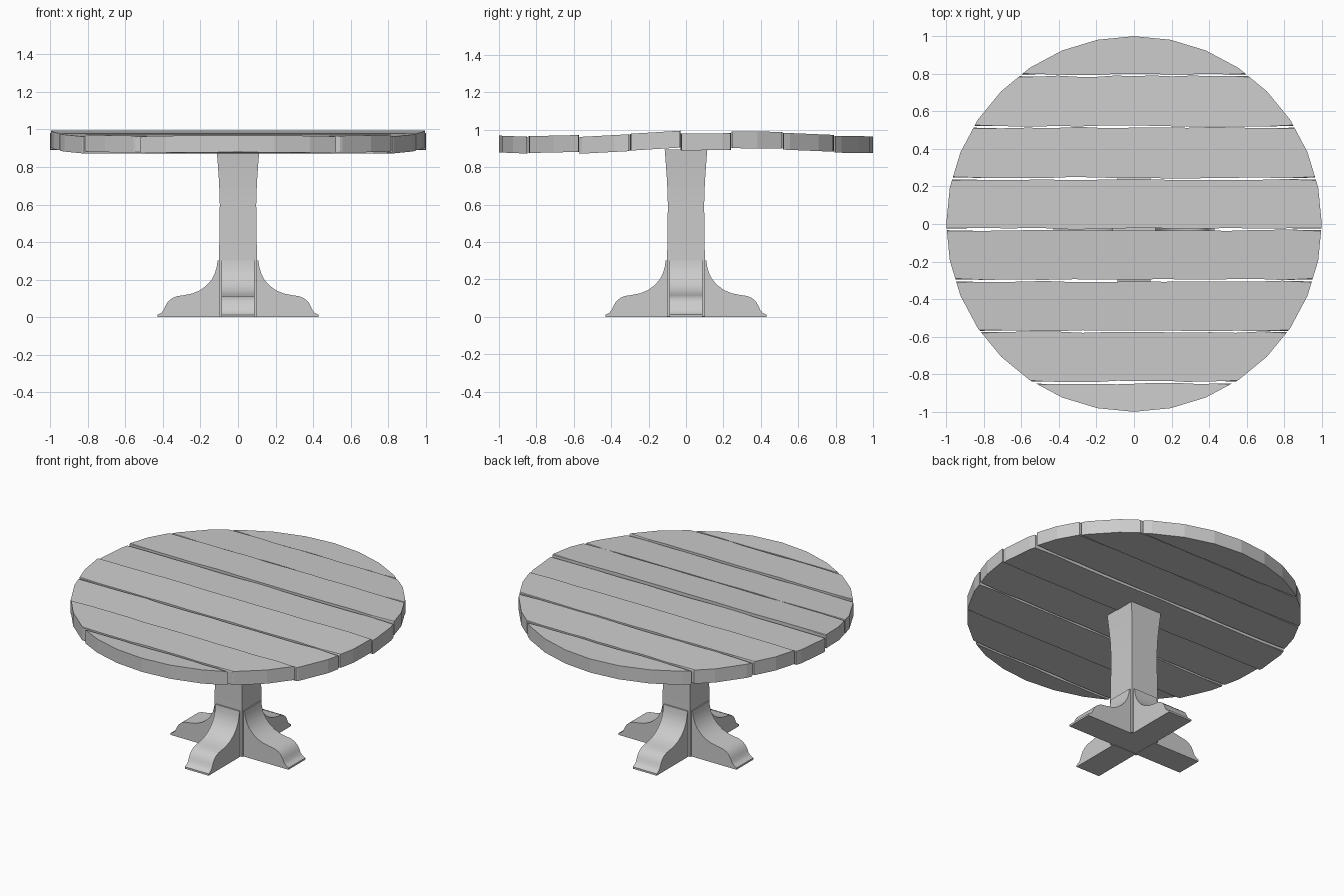
import bpy, bmesh, math, random

if "Cube" in bpy.data.objects:
    bpy.data.objects.remove(bpy.data.objects["Cube"])

random.seed(4)
N = 32
RIM = [(math.cos(2 * math.pi * i / N), math.sin(2 * math.pi * i / N)) for i in range(N)]


def finish(bm, name, smooth=None):
    bmesh.ops.recalc_face_normals(bm, faces=bm.faces)
    me = bpy.data.meshes.new(name)
    bm.to_mesh(me)
    bm.free()
    ob = bpy.data.objects.new(name, me)
    bpy.context.collection.objects.link(ob)
    if smooth:
        bpy.ops.object.select_all(action='DESELECT')
        ob.select_set(True)
        bpy.context.view_layer.objects.active = ob
        bpy.ops.object.shade_smooth_by_angle(angle=math.radians(smooth))
    return ob


def rim_x(y):
    """Half width of the 32-sided disc at height y."""
    for i in range(N):
        (x0, y0), (x1, y1) = RIM[i], RIM[(i + 1) % N]
        if x0 + x1 > 0 and min(y0, y1) <= y <= max(y0, y1):
            return x0 + (x1 - x0) * (y - y0) / (y1 - y0)
    return 0.0


def sawn_edge(y):
    """Slightly uneven long edge of a plank, left to right."""
    w = rim_x(y)
    pts = [(-w, y)]
    pts += [(w * k / 6, y + random.uniform(-0.004, 0.004)) for k in range(-5, 6)]
    return pts + [(w, y)]


def plank(name, y0, y1, z0, z1, thick=0.09):
    """Board cut by the round outline; underside runs from z0 (at y0) to z1 (at y1)."""
    lo = sawn_edge(y0) if y0 > -1 else []
    hi = sawn_edge(y1) if y1 < 1 else []
    inside = [p for p in RIM if y0 + 1e-4 < p[1] < y1 - 1e-4
              or (y0 <= -1 and p[1] < -0.999) or (y1 >= 1 and p[1] > 0.999)]
    right = sorted([p for p in inside if p[0] > 1e-6], key=lambda p: p[1])
    left = sorted([p for p in inside if p[0] < -1e-6], key=lambda p: -p[1])
    top_pt = [(0, 1)] if y1 >= 1 else []
    bottom_pt = [(0, -1)] if y0 <= -1 else []
    outline = bottom_pt + lo + right + top_pt + hi[::-1] + left
    sawn = set(lo[1:-1] + hi[1:-1])

    bm = bmesh.new()
    rows = []
    for h in (0, thick):
        rows.append([bm.verts.new((x, y, z0 + (z1 - z0) * (y - y0) / (y1 - y0) + h))
                     for x, y in outline])
    bm.faces.new(rows[0][::-1])
    bm.faces.new(rows[1])
    n = len(outline)
    soft = []
    for i in range(n):
        j = (i + 1) % n
        bm.faces.new((rows[0][i], rows[0][j], rows[1][j], rows[1][i]))
        if outline[i] in sawn or outline[j] in sawn:
            soft += [bm.edges.get((r[i], r[j])) for r in rows]
    bmesh.ops.bevel(bm, geom=soft, offset=0.005, segments=1, affect='EDGES')
    finish(bm, name)


# table top: eight uneven boards (y from, y to, underside z at each edge)
BOARDS = [(-1, -0.85, 0.879, 0.873), (-0.838, -0.576, 0.876, 0.882),
          (-0.569, -0.306, 0.872, 0.886), (-0.295, -0.033, 0.889, 0.905),
          (-0.025, 0.237, 0.890, 0.892), (0.247, 0.513, 0.902, 0.899),
          (0.522, 0.787, 0.894, 0.883), (0.796, 1, 0.878, 0.875)]
for i, b in enumerate(BOARDS):
    plank(f"top_plank_{i + 1}", *b)

# square column flaring towards the top
bm = bmesh.new()
rings = []
for z, r in [(0.002, 0.101), (0.30, 0.101), (0.60, 0.097), (0.72, 0.101),
             (0.82, 0.108), (0.895, 0.114)]:
    rings.append([bm.verts.new((sx * r, sy * r, z))
                  for sx, sy in ((-1, -1), (1, -1), (1, 1), (-1, 1))])
for a, b in zip(rings, rings[1:]):
    for i in range(4):
        j = (i + 1) % 4
        bm.faces.new((a[i], a[j], b[j], b[i]))
bm.faces.new(rings[0][::-1])
bm.faces.new(rings[-1])
finish(bm, "column", 30)

# four scrolled feet
FOOT = [(0.085, 0), (0.43, 0), (0.43, 0.012), (0.41, 0.022), (0.397, 0.036),
        (0.388, 0.058), (0.374, 0.082), (0.352, 0.101), (0.325, 0.112),
        (0.29, 0.117), (0.245, 0.126), (0.205, 0.142), (0.17, 0.167),
        (0.142, 0.198), (0.123, 0.234), (0.113, 0.27), (0.109, 0.302), (0.085, 0.302)]
for k, name in enumerate(("right", "back", "left", "front")):
    bm = bmesh.new()
    face = bm.faces.new([bm.verts.new((x, -0.087, z)) for x, z in FOOT])
    ext = bmesh.ops.extrude_face_region(bm, geom=[face])
    bmesh.ops.translate(bm, vec=(0, 0.174, 0),
                        verts=[v for v in ext["geom"] if isinstance(v, bmesh.types.BMVert)])
    ob = finish(bm, f"{name}_foot", 35)
    ob.rotation_euler.z = k * math.pi / 2
